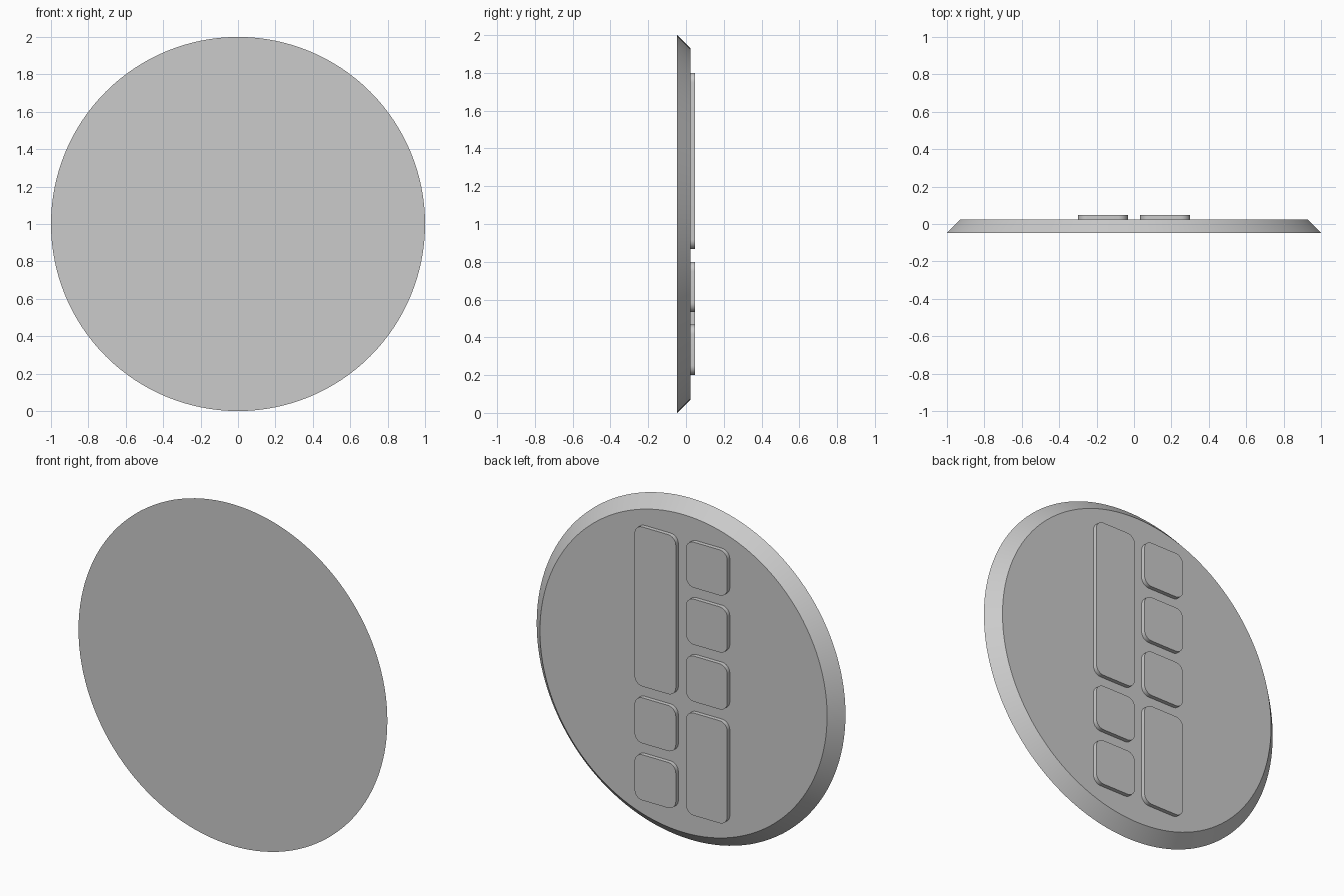
import bpy, bmesh, math
from mathutils import Matrix

if "Cube" in bpy.data.objects:
    bpy.data.objects.remove(bpy.data.objects["Cube"])

grey = bpy.data.materials.new("light_grey")
grey.diffuse_color = (0.6, 0.6, 0.6, 1)
grey.use_nodes = True
grey.node_tree.nodes["Principled BSDF"].inputs["Base Color"].default_value = grey.diffuse_color

FRONT, BACK, PAD_TOP = -0.047, 0.023, 0.047


def finish(name, bm):
    bmesh.ops.recalc_face_normals(bm, faces=bm.faces)
    mesh = bpy.data.meshes.new(name)
    bm.to_mesh(mesh)
    bm.free()
    mesh.materials.append(grey)
    mesh.shade_smooth()
    mesh.set_sharp_from_angle(angle=math.radians(30))
    obj = bpy.data.objects.new(name, mesh)
    bpy.context.collection.objects.link(obj)
    return obj


# Round plate: full radius at the front, chamfered towards the back
bm = bmesh.new()
place = Matrix.Translation((0, (FRONT + BACK) / 2, 1)) @ Matrix.Rotation(-math.pi / 2, 4, 'X')
bmesh.ops.create_cone(bm, cap_ends=True, segments=128, radius1=1.0, radius2=0.93,
                      depth=BACK - FRONT, matrix=place)
finish("disc", bm)


# Raised pad with rounded corners on the back face
def pad(name, x0, x1, z0, z1, r=0.05, steps=8):
    bm = bmesh.new()
    corners = [(x1 - r, z1 - r), (x0 + r, z1 - r), (x0 + r, z0 + r), (x1 - r, z0 + r)]
    verts = []
    for i, (cx, cz) in enumerate(corners):
        for s in range(steps + 1):
            a = (i + s / steps) * math.pi / 2
            verts.append(bm.verts.new((cx + r * math.cos(a), BACK - 0.002, cz + r * math.sin(a))))
    base = bm.faces.new(verts)
    ext = bmesh.ops.extrude_face_region(bm, geom=[base], use_keep_orig=True)
    top = [v for v in ext["geom"] if isinstance(v, bmesh.types.BMVert)]
    bmesh.ops.translate(bm, verts=top, vec=(0, PAD_TOP - BACK + 0.002, 0))
    finish(name, bm)


# Two columns on a five-row grid; each number is how many rows a pad spans, top down
CELL, GAP = 4 / 15, 1 / 15
for side, x0, spans in (("right", GAP / 2, (3, 1, 1)),
                        ("left", -GAP / 2 - CELL, (1, 1, 1, 2))):
    z = 1.8
    for n, span in enumerate(spans, 1):
        height = span * CELL + (span - 1) * GAP
        pad(f"{side}_pad_{n}", x0, x0 + CELL, z - height, z)
        z -= height + GAP
